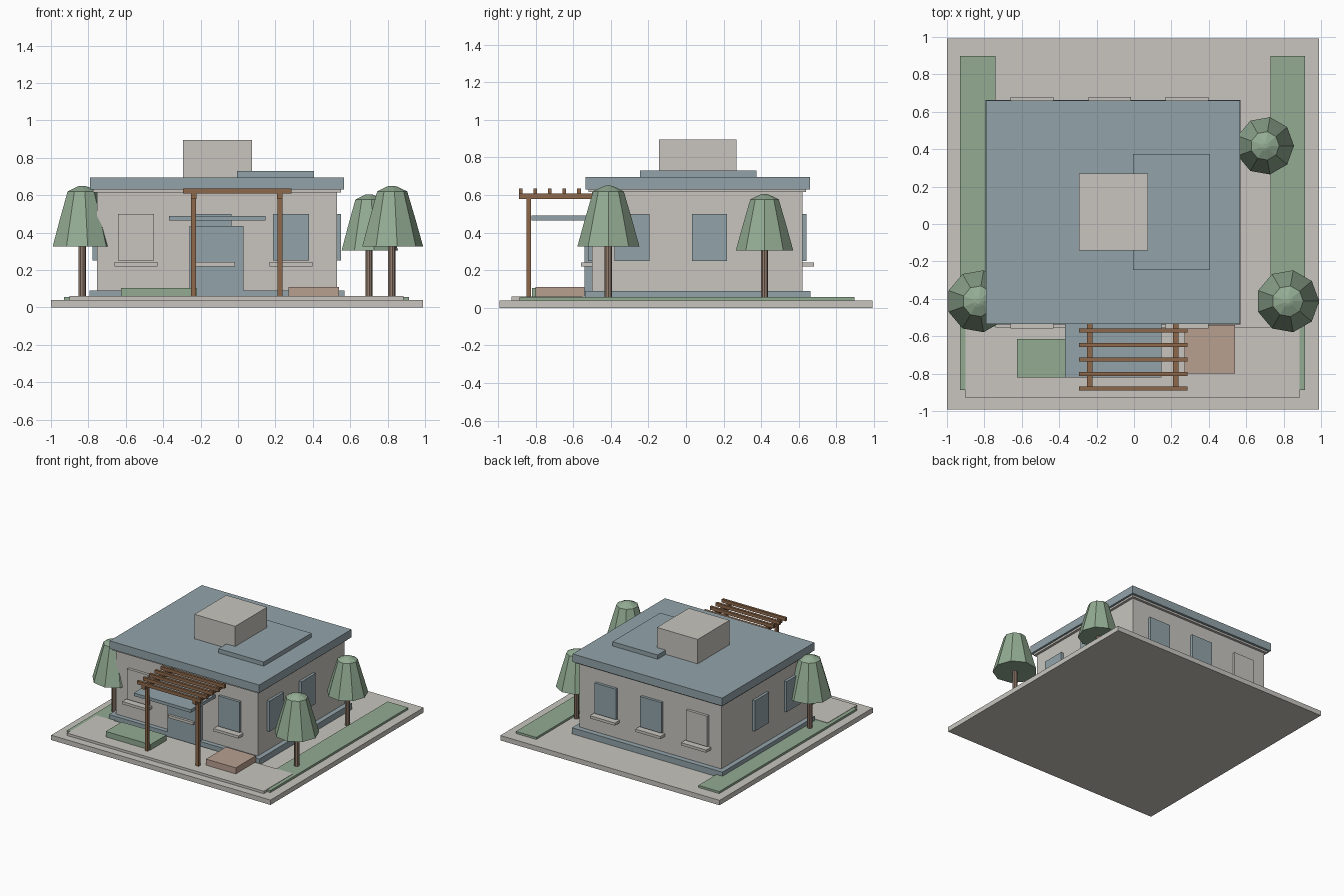
import bpy, bmesh, math

if "Cube" in bpy.data.objects:
    bpy.data.objects.remove(bpy.data.objects["Cube"], do_unlink=True)


def material(name, r, g, b):
    m = bpy.data.materials.new(name)
    m.use_nodes = True
    m.diffuse_color = (r, g, b, 1)
    m.node_tree.nodes["Principled BSDF"].inputs["Base Color"].default_value = (r, g, b, 1)
    return m


STONE = material("warm_grey", 0.58, 0.56, 0.52)
SLATE = material("slate_blue", 0.29, 0.37, 0.40)
GREEN = material("soft_green", 0.29, 0.41, 0.29)
WOOD = material("timber_brown", 0.27, 0.14, 0.07)
BARK = material("bark", 0.30, 0.21, 0.16)
CLAY = material("clay", 0.48, 0.35, 0.28)


def finish(name, bm, mat):
    mesh = bpy.data.meshes.new(name)
    bmesh.ops.recalc_face_normals(bm, faces=bm.faces)
    bm.to_mesh(mesh)
    bm.free()
    mesh.materials.append(mat)
    ob = bpy.data.objects.new(name, mesh)
    bpy.context.collection.objects.link(ob)
    return ob


def box(name, mat, x, y, z):
    """Box from (low, high) pairs on each axis."""
    bm = bmesh.new()
    bmesh.ops.create_cube(bm, size=1)
    for v in bm.verts:
        v.co = [r[0] if c < 0 else r[1] for c, r in zip(v.co, (x, y, z))]
    return finish(name, bm, mat)


def lathe(name, mat, x, y, profile, sides):
    """Closed faceted solid from (radius, height) rings."""
    bm = bmesh.new()
    rings = []
    for r, z in profile:
        angles = [math.tau * i / sides for i in range(sides)]
        rings.append([bm.verts.new((x + r * math.cos(a), y + r * math.sin(a), z)) for a in angles])
    for low, high in zip(rings, rings[1:]):
        for i in range(sides):
            j = (i + 1) % sides
            bm.faces.new((low[i], low[j], high[j], high[i]))
    bm.faces.new(rings[0][::-1])
    bm.faces.new(rings[-1])
    return finish(name, bm, mat)


# Site
box("ground_slab", STONE, (-1, 0.99), (-0.993, 0.993), (0, 0.04))
for side, x in (("right", (-0.93, -0.74)), ("left", (0.73, 0.915))):
    box(f"lawn_strip_{side}", GREEN, x, (-0.887, 0.897), (0.04, 0.057))
box("front_patio", STONE, (-0.9, 0.885), (-0.93, -0.55), (0.04, 0.06))
box("planter", GREEN, (-0.625, -0.22), (-0.82, -0.615), (0.06, 0.105))
box("clay_bench", CLAY, (0.27, 0.54), (-0.8, -0.54), (0.06, 0.11))

# Building shell
X0, X1, Y0, Y1 = -0.755, 0.53, -0.5, 0.62
box("plinth", SLATE, (-0.795, 0.57), (-0.537, 0.663), (0.04, 0.09))
box("walls", STONE, (X0, X1), (Y0, Y1), (0.09, 0.63))
box("cornice", STONE, (-0.775, 0.55), (-0.52, 0.64), (0.615, 0.63))
box("roof", SLATE, (-0.79, 0.567), (-0.535, 0.66), (0.63, 0.695))
box("roof_panel", SLATE, (-0.005, 0.405), (-0.245, 0.375), (0.695, 0.73))
box("roof_box", STONE, (-0.295, 0.075), (-0.143, 0.27), (0.695, 0.895))

# Windows: front and back have sills, the sides are plain
HEIGHT, SILL = (0.25, 0.5), (0.22, 0.242)
for i, x in enumerate((-0.545, -0.13, 0.283)):
    mat = STONE if i == 0 else SLATE
    wide, sill = (x - 0.096, x + 0.096), (x - 0.114, x + 0.114)
    box(f"front_window_{i}", mat, wide, (Y0 - 0.022, Y0), HEIGHT)
    box(f"front_sill_{i}", STONE, sill, (Y0 - 0.06, Y0), SILL)
    box(f"back_window_{i}", mat, wide, (Y1, Y1 + 0.022), HEIGHT)
    box(f"back_sill_{i}", STONE, sill, (Y1, Y1 + 0.06), SILL)
for i, y in enumerate((-0.288, 0.125)):
    wide = (y - 0.093, y + 0.093)
    box(f"right_window_{i}", SLATE, (X0 - 0.022, X0), wide, HEIGHT)
    box(f"left_window_{i}", SLATE, (X1, X1 + 0.022), wide, HEIGHT)

# Entrance
box("door", SLATE, (-0.26, 0.03), (-0.54, Y0), (0.06, 0.435))
box("door_canopy", SLATE, (-0.37, 0.147), (-0.822, Y0), (0.465, 0.49))

# Pergola
for side, x in (("right", -0.237), ("left", 0.224)):
    box(f"pergola_post_{side}", WOOD, (x - 0.013, x + 0.013), (-0.85, -0.824), (0.06, 0.59))
    box(f"pergola_rail_{side}", WOOD, (x - 0.015, x + 0.015), (-0.89, Y0), (0.58, 0.608))
for i in range(5):
    y = -0.88 + 0.0775 * i
    box(f"pergola_slat_{i}", WOOD, (-0.295, 0.285), (y - 0.01, y + 0.01), (0.608, 0.635))

# Trees: tapered nine-sided crowns on slim trunks
for i, (x, y, s) in enumerate(((-0.833, -0.413, 1), (0.822, -0.413, 1), (0.7, 0.418, 0.925))):
    crown = ((0.168, 0.275), (0.126, 0.425), (0.083, 0.57), (0.03, 0.595), (0.014, 0.6))
    lathe(f"tree_crown_{i}", GREEN, x, y, [(r * s, 0.05 + z * s) for r, z in crown], 9)
    lathe(f"tree_trunk_{i}", BARK, x, y, [(0.02 * s, 0.04), (0.02 * s, 0.05 + 0.3 * s)], 9)
